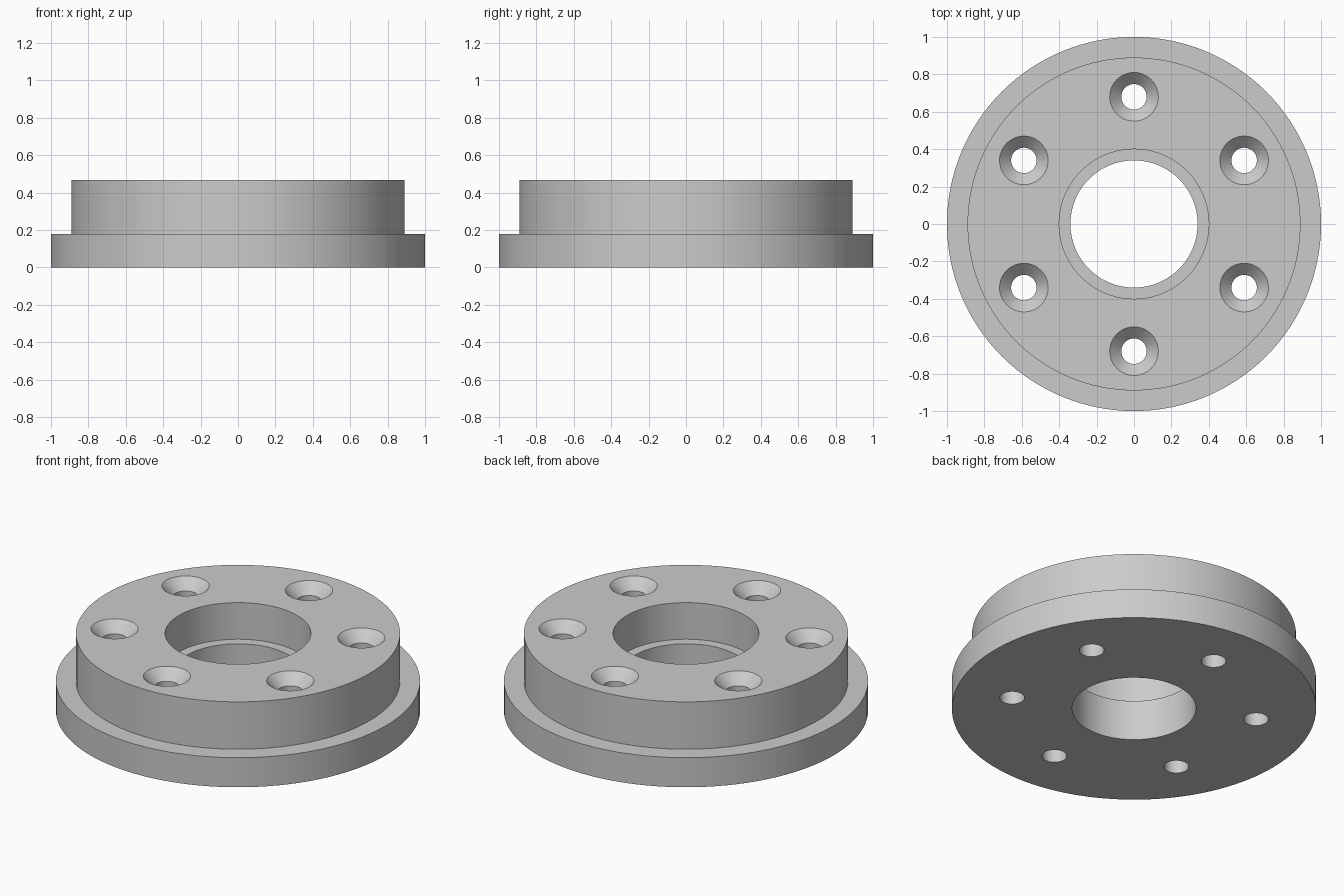
import bpy, bmesh, math
from mathutils import Matrix, Vector

if "Cube" in bpy.data.objects:
    bpy.data.objects.remove(bpy.data.objects["Cube"], do_unlink=True)

HEIGHT, FLANGE, LEDGE = 0.466, 0.179, 0.244
HOLE, SINK, BOLT_CIRCLE = 0.068, 0.13, 0.68

grey = bpy.data.materials.new("plain grey")
grey.use_nodes = True
colour = (0.6, 0.6, 0.6, 1)
grey.diffuse_color = colour
grey.node_tree.nodes["Principled BSDF"].inputs["Base Color"].default_value = colour


def lathe(bm, profile, steps, centre=(0, 0)):
    """Revolve a closed (radius, z) loop round a vertical axis."""
    rings = []
    for i in range(steps):
        a = math.tau * i / steps
        rings.append([bm.verts.new((centre[0] + r * math.cos(a),
                                    centre[1] + r * math.sin(a), z))
                      for r, z in profile])
    n = len(profile)
    for i, ring in enumerate(rings):
        after = rings[(i + 1) % steps]
        for j in range(n):
            k = (j + 1) % n
            bm.faces.new((ring[j], after[j], after[k], ring[k]))


def solid_pin(bm, profile, steps, centre):
    """Revolve an open profile and cap both ends."""
    rings = []
    for r, z in profile:
        rings.append([bm.verts.new((centre[0] + r * math.cos(math.tau * i / steps),
                                    centre[1] + r * math.sin(math.tau * i / steps), z))
                      for i in range(steps)])
    for low, high in zip(rings, rings[1:]):
        for i in range(steps):
            k = (i + 1) % steps
            bm.faces.new((low[i], low[k], high[k], high[i]))
    bm.faces.new(rings[0][::-1])
    bm.faces.new(rings[-1])


def finish(bm, name):
    bmesh.ops.recalc_face_normals(bm, faces=bm.faces[:])
    mesh = bpy.data.meshes.new(name)
    bm.to_mesh(mesh)
    bm.free()
    obj = bpy.data.objects.new(name, mesh)
    bpy.context.collection.objects.link(obj)
    mesh.materials.append(grey)
    return obj


# Flanged ring with a stepped central bore
bm = bmesh.new()
lathe(bm, [(0.34, 0), (1, 0), (1, FLANGE), (0.89, FLANGE), (0.89, HEIGHT),
           (0.40, HEIGHT), (0.40, LEDGE), (0.34, LEDGE)], 128)
ring = finish(bm, "flanged_ring")

# Six countersunk bolt holes
bm = bmesh.new()
over = 0.02
for i in range(6):
    a = math.radians(90 + 60 * i)
    spot = (BOLT_CIRCLE * math.cos(a), BOLT_CIRCLE * math.sin(a))
    solid_pin(bm, [(HOLE, -over), (HOLE, HEIGHT - (SINK - HOLE)),
                   (SINK + over, HEIGHT + over)], 48, spot)
cutter = finish(bm, "bolt_hole_cutter")
cutter.hide_render = True

cut = ring.modifiers.new("bolt holes", "BOOLEAN")
cut.operation = "DIFFERENCE"
cut.solver = "EXACT"
cut.object = cutter

bpy.ops.object.select_all(action="DESELECT")
ring.select_set(True)
bpy.context.view_layer.objects.active = ring
bpy.ops.object.modifier_apply(modifier=cut.name)
bpy.data.objects.remove(cutter, do_unlink=True)
bpy.ops.object.shade_smooth_by_angle(angle=math.radians(30))
